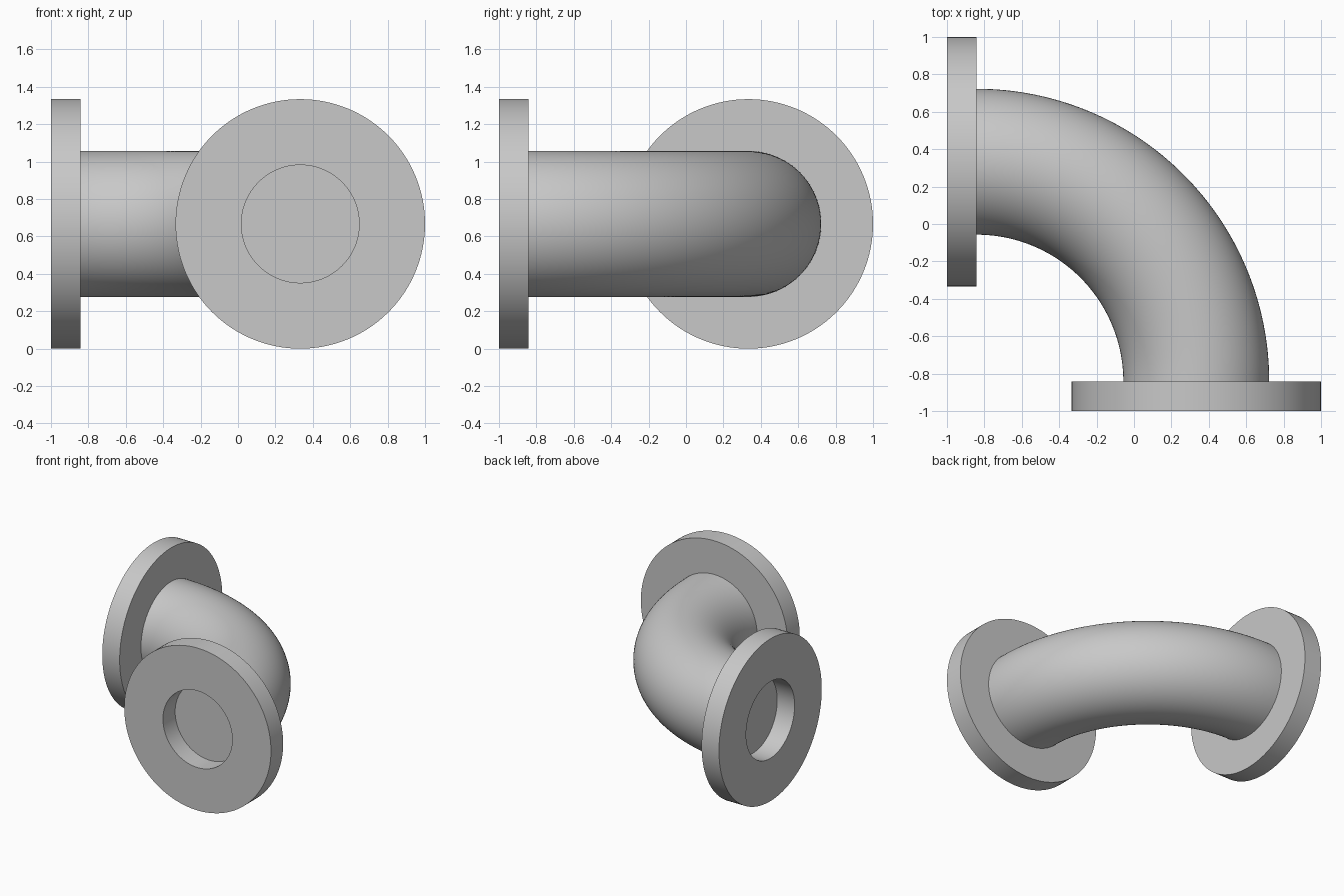
import bpy, bmesh, math
from mathutils import Vector

if "Cube" in bpy.data.objects:
    bpy.data.objects.remove(bpy.data.objects["Cube"])

RF, RB, RP = 0.667, 0.315, 0.39   # flange, bore and pipe radii
T = 0.158                         # flange thickness
IN = -1 + T                       # inner plane of both flanges
C, Z = 0.333, 0.667               # pipe centreline offset and height

grey = bpy.data.materials.new("steel_grey")
grey.diffuse_color = (0.58, 0.58, 0.58, 1)
grey.use_nodes = True
grey.node_tree.nodes["Principled BSDF"].inputs["Base Color"].default_value = grey.diffuse_color


def spun(name, profile, centre, axis, angle, steps):
    """Sweep a closed profile round an axis; cap the ends of partial sweeps."""
    bm = bmesh.new()
    vs = [bm.verts.new(p) for p in profile]
    edges = [bm.edges.new((vs[i - 1], vs[i])) for i in range(len(vs))]
    bmesh.ops.spin(bm, geom=vs + edges, cent=centre, axis=axis,
                   angle=angle, steps=steps)
    bmesh.ops.remove_doubles(bm, verts=bm.verts, dist=1e-4)
    open_edges = [e for e in bm.edges if e.is_boundary]
    if open_edges:
        bmesh.ops.holes_fill(bm, edges=open_edges, sides=0)
    bmesh.ops.recalc_face_normals(bm, faces=bm.faces)
    me = bpy.data.meshes.new(name)
    bm.to_mesh(me)
    bm.free()
    me.materials.append(grey)
    me.shade_smooth()
    me.set_sharp_from_angle(angle=math.radians(30))
    ob = bpy.data.objects.new(name, me)
    bpy.context.collection.objects.link(ob)
    return ob


# Quarter-turn pipe with closed ends
N = 96
circle = [(C + RP * math.cos(2 * math.pi * i / N), IN,
           Z + RP * math.sin(2 * math.pi * i / N)) for i in range(N)]
spun("elbow_pipe", circle, Vector((IN, IN, 0)), Vector((0, 0, 1)),
     math.pi / 2, 64)

# Ring flanges, one facing the front and one facing left
section = [(RB, -1), (RF, -1), (RF, IN), (RB, IN)]
spun("front_flange", [(C, d, Z + r) for r, d in section],
     Vector((C, 0, Z)), Vector((0, 1, 0)), 2 * math.pi, 128)
spun("left_flange", [(d, C, Z + r) for r, d in section],
     Vector((0, C, Z)), Vector((1, 0, 0)), 2 * math.pi, 128)
